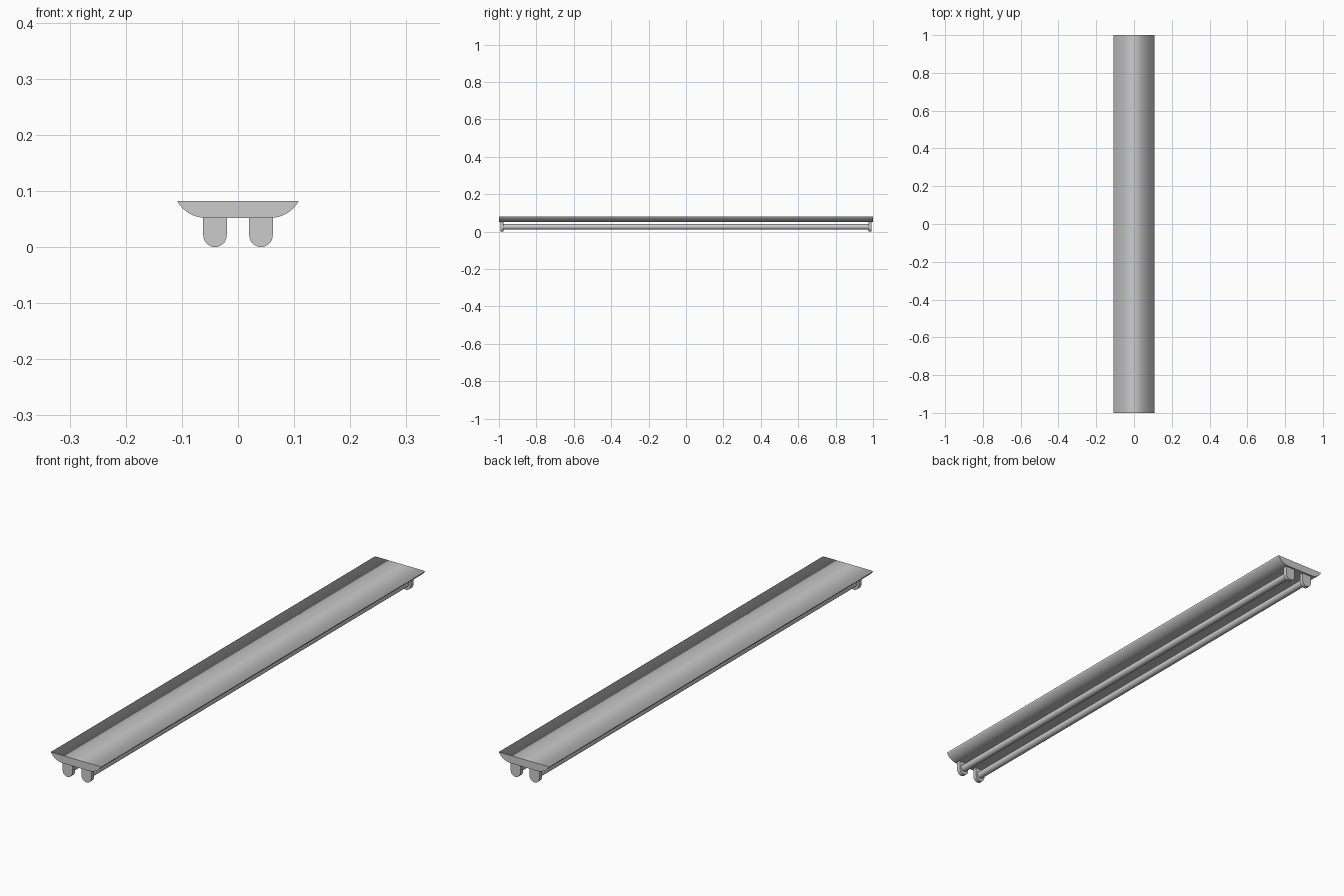
import bpy
import bmesh
from math import sin, cos, pi, radians

if "Cube" in bpy.data.objects:
    bpy.data.objects.remove(bpy.data.objects["Cube"])


def extrude_profile(name, profile, y0, y1, smooth_angle):
    """Prism from an x-z outline, smooth along its sides with crisp flat ends."""
    bm = bmesh.new()
    front = [bm.verts.new((x, y0, z)) for x, z in profile]
    back = [bm.verts.new((x, y1, z)) for x, z in profile]
    caps = [bm.faces.new(front), bm.faces.new(back[::-1])]
    n = len(profile)
    for i in range(n):
        j = (i + 1) % n
        f = bm.faces.new((front[i], back[i], back[j], front[j]))
        f.smooth = True
    bmesh.ops.recalc_face_normals(bm, faces=bm.faces[:])
    for e in bm.edges:
        at_cap = any(f in caps for f in e.link_faces)
        e.smooth = not at_cap and e.calc_face_angle() < radians(smooth_angle)
    mesh = bpy.data.meshes.new(name)
    bm.to_mesh(mesh)
    bm.free()
    obj = bpy.data.objects.new(name, mesh)
    bpy.context.collection.objects.link(obj)
    return obj


def arc(cx, cz, r, a0, a1, steps):
    return [(cx + r * cos(radians(a0 + (a1 - a0) * i / steps)),
             cz + r * sin(radians(a0 + (a1 - a0) * i / steps)))
            for i in range(steps + 1)]


# Housing: flat top, curved flanks, flat underside; top blends into the flanks
right = arc(0.058, 0.109, 0.057, -90, -28.5, 10)
left = [(-x, z) for x, z in reversed(right)]
extrude_profile("housing", left + right, -1.0, 1.0, 179)

# Lamp holders (round-bottomed tabs) and tubes
TUBE_X, TUBE_Z, TUBE_R = 0.041, 0.026, 0.014
for side, sx in (("left", -1), ("right", 1)):
    cx = sx * TUBE_X
    tab = [(cx - 0.021, 0.053)] + arc(cx, 0.021, 0.021, 180, 360, 16) + [(cx + 0.021, 0.053)]
    for end, sy in (("front", -1), ("back", 1)):
        y0, y1 = sorted((sy * 0.993, sy * 0.977))
        extrude_profile(f"lamp_holder_{side}_{end}", tab, y0, y1, 40)
    ring = arc(cx, TUBE_Z, TUBE_R, 0, 360, 24)[:-1]
    extrude_profile(f"lamp_tube_{side}", ring, -0.98, 0.98, 40)
